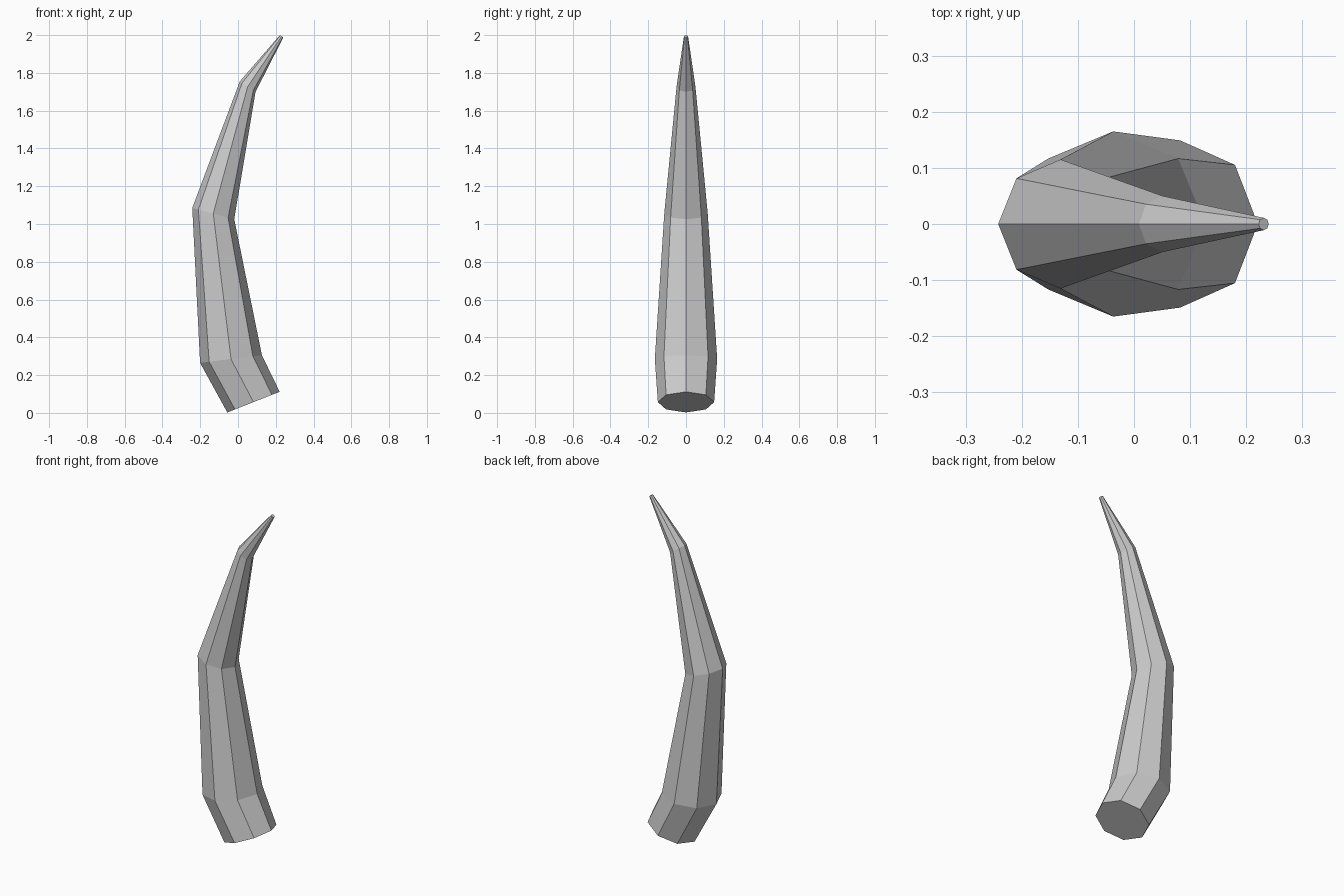
import bpy, bmesh
from math import sin, cos, tau, radians
from mathutils import Vector

cube = bpy.data.objects.get("Cube")
if cube:
    bpy.data.objects.remove(cube, do_unlink=True)

SIDES = 8
# Spine of the horn: x, z, radius, tilt in degrees of each ring
RINGS = [
    (0.082, 0.057, 0.149, 21.5),
    (-0.037, 0.285, 0.165, 7),
    (-0.131, 1.055, 0.115, -15),
    (0.051, 1.727, 0.050, -33),
    (0.231, 1.994, 0.011, -34),
]


def make_material(name, colour):
    mat = bpy.data.materials.new(name)
    mat.use_nodes = True
    mat.diffuse_color = colour
    mat.node_tree.nodes["Principled BSDF"].inputs["Base Color"].default_value = colour
    return mat


def add_ring(bm, x, z, radius, tilt):
    t = radians(tilt)
    across = Vector((cos(t), 0, sin(t)))
    side = Vector((0, 1, 0))
    angles = [tau * i / SIDES for i in range(SIDES)]
    return [bm.verts.new(Vector((x, 0, z)) + radius * (across * cos(a) + side * sin(a)))
            for a in angles]


# Curved, tapering horn with capped ends
bm = bmesh.new()
rings = [add_ring(bm, *r) for r in RINGS]
for low, high in zip(rings, rings[1:]):
    for i in range(SIDES):
        j = (i + 1) % SIDES
        bm.faces.new((low[i], low[j], high[j], high[i]))
bm.faces.new(rings[0][::-1])
bm.faces.new(rings[-1])
bmesh.ops.recalc_face_normals(bm, faces=bm.faces)

mesh = bpy.data.meshes.new("horn")
bm.to_mesh(mesh)
bm.free()
mesh.materials.append(make_material("horn grey", (0.6, 0.6, 0.6, 1)))
horn = bpy.data.objects.new("horn", mesh)
bpy.context.collection.objects.link(horn)
